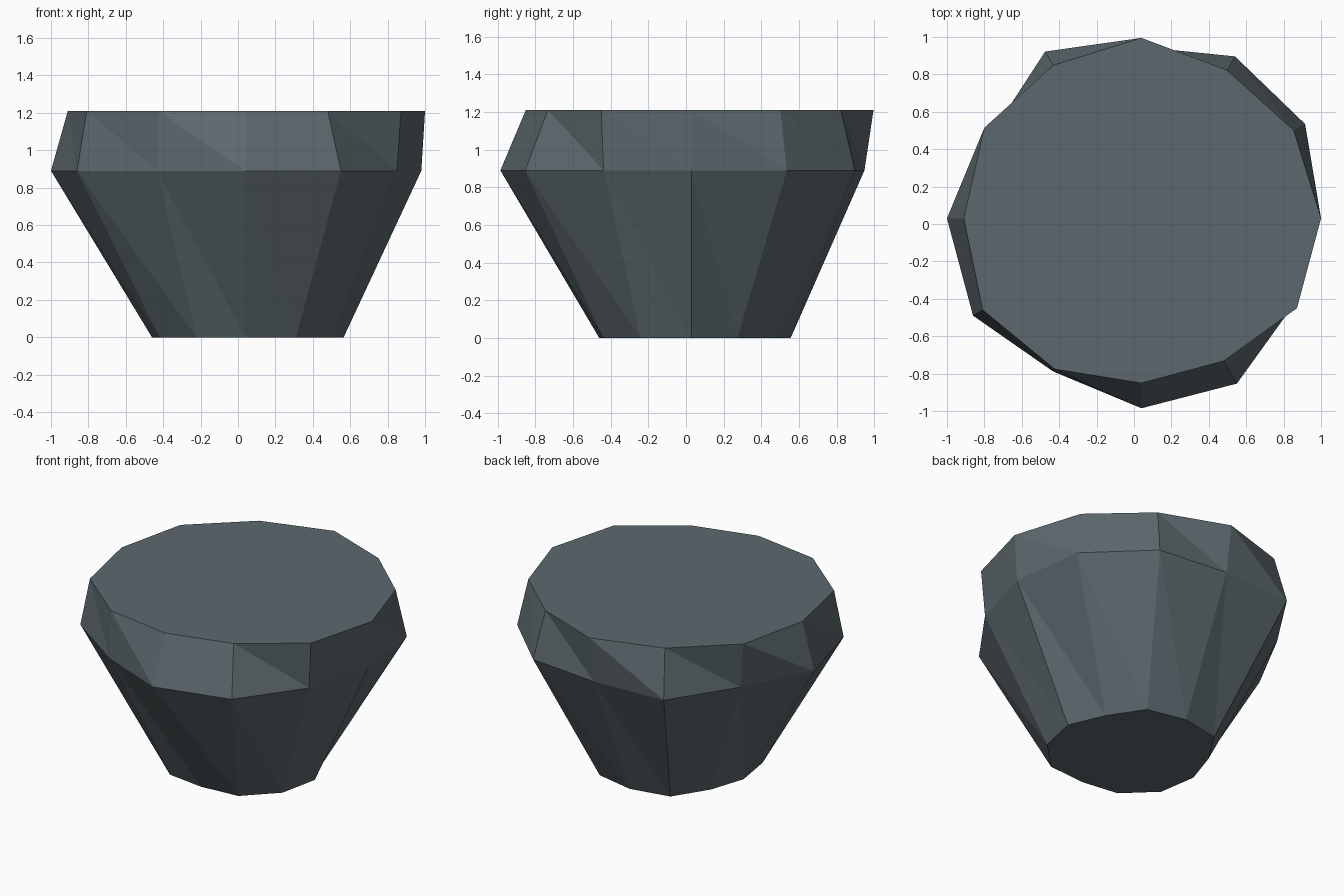
import bpy, bmesh, math

if "Cube" in bpy.data.objects:
    bpy.data.objects.remove(bpy.data.objects["Cube"])

SIDES = 12
CENTRE = (0.04, 0.03)

# Each level: height, then radius at every 30 degrees from +x
LEVELS = [
    (0.0, [.525, .485, .54, .525, .545, .485, .50, .53, .525, .49, .54, .54]),
    (0.89, [.94, 1.01, 1.0, .917, 1.03, .92, 1.04, 1.04, .945, 1.015, 1.02, .935]),
    (1.21, [.96, .94, .915, .965, .945, .97, .95, .98, .93, .88, .88, .96]),
]

stone = bpy.data.materials.new("slate stone")
stone.diffuse_color = (0.107, 0.138, 0.153, 1)
stone.use_nodes = True
stone.node_tree.nodes["Principled BSDF"].inputs["Base Color"].default_value = stone.diffuse_color

bm = bmesh.new()

# Uneven rings of the boulder
rings = []
for z, radii in LEVELS:
    ring = []
    for i, r in enumerate(radii):
        a = math.tau * i / SIDES
        ring.append(bm.verts.new((CENTRE[0] + r * math.cos(a),
                                  CENTRE[1] + r * math.sin(a), z)))
    rings.append(ring)

# Faceted sides, each split along the same diagonal
for low, high in zip(rings, rings[1:]):
    for i in range(SIDES):
        j = (i + 1) % SIDES
        bm.faces.new((low[i], low[j], high[i]))
        bm.faces.new((low[j], high[j], high[i]))

# Flat top and base
bm.faces.new(rings[-1])
bm.faces.new(rings[0][::-1])

mesh = bpy.data.meshes.new("boulder")
bm.to_mesh(mesh)
bm.free()
mesh.materials.append(stone)
boulder = bpy.data.objects.new("boulder", mesh)
bpy.context.collection.objects.link(boulder)
